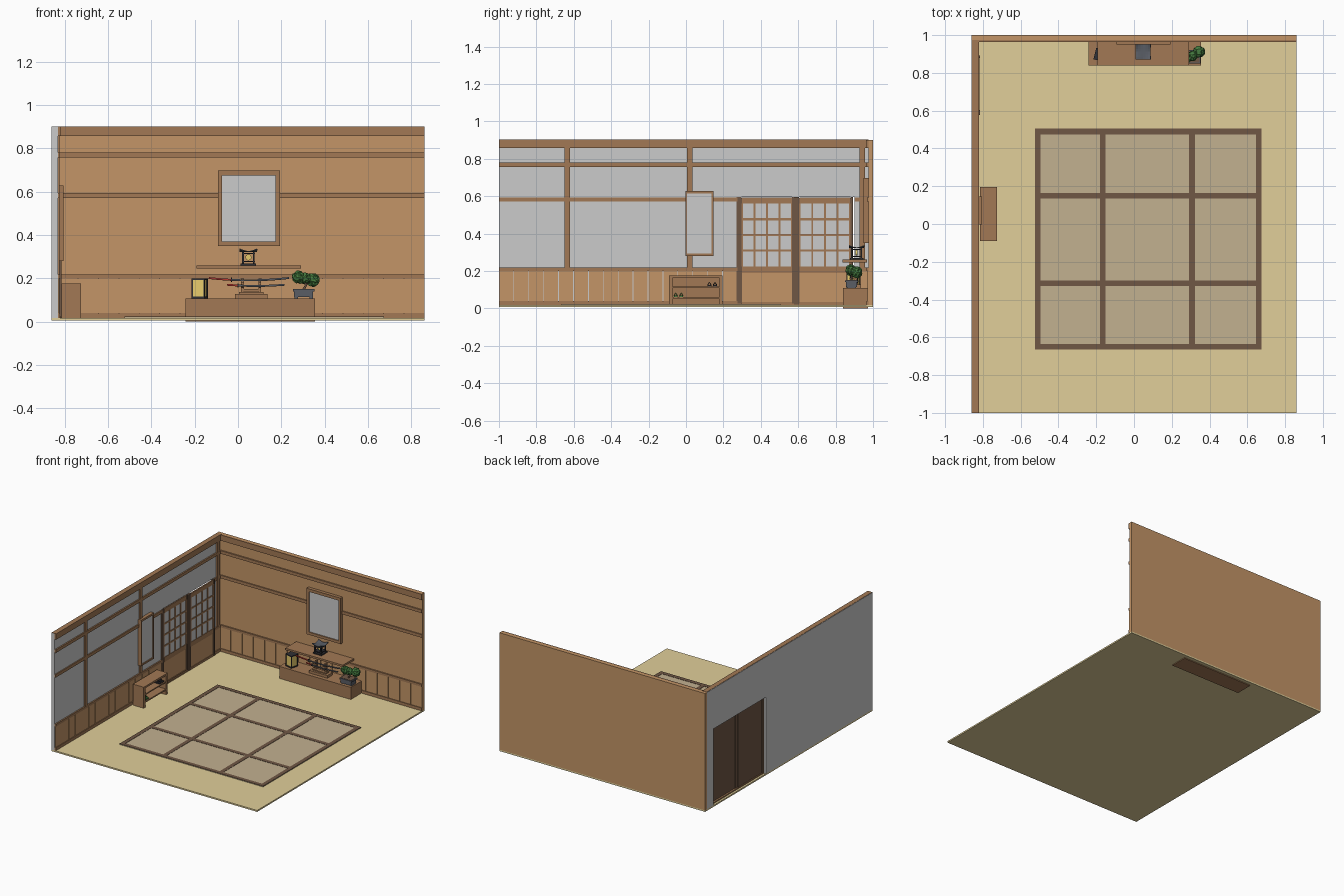
import bpy, bmesh, math, random
from mathutils import Vector, Matrix

if "Cube" in bpy.data.objects:
    bpy.data.objects.remove(bpy.data.objects["Cube"])

random.seed(4)


def mat(name, r, g, b):
    m = bpy.data.materials.new(name)
    m.diffuse_color = (r, g, b, 1)
    m.use_nodes = True
    m.node_tree.nodes["Principled BSDF"].inputs["Base Color"].default_value = m.diffuse_color
    return m


WOOD = mat("wood", 0.55, 0.30, 0.135)
BEAM = mat("beam_wood", 0.36, 0.19, 0.09)
DARK = mat("dark_wood", 0.16, 0.095, 0.06)
STRAW = mat("straw", 0.75, 0.62, 0.32)
MAT = mat("mat_weave", 0.54, 0.44, 0.28)
PAPER = mat("paper", 0.95, 0.95, 0.92)
BLACK = mat("black", 0.03, 0.03, 0.035)
YELLOW = mat("yellow", 0.8, 0.6, 0.15)
RED = mat("red", 0.5, 0.04, 0.03)
GREEN = mat("leaf", 0.06, 0.2, 0.05)
SLATE = mat("slate", 0.1, 0.11, 0.13)


def finish(name, bm, m=None):
    me = bpy.data.meshes.new(name)
    bm.to_mesh(me)
    bm.free()
    if m:
        me.materials.append(m)
    o = bpy.data.objects.new(name, me)
    bpy.context.collection.objects.link(o)
    return o


def boxes(name, m, *bounds, at=None):
    """One object of boxes, each given as (x0, x1, y0, y1, z0, z1)."""
    bm = bmesh.new()
    for x0, x1, y0, y1, z0, z1 in bounds:
        t = Matrix.Translation(((x0 + x1) / 2, (y0 + y1) / 2, (z0 + z1) / 2))
        bmesh.ops.create_cube(bm, size=1, matrix=t @ Matrix.Diagonal((x1 - x0, y1 - y0, z1 - z0, 1)))
    if at:
        bm.transform(at)
    return finish(name, bm, m)


def cone(name, m, r0, r1, depth, matrix, n=16):
    bm = bmesh.new()
    bmesh.ops.create_cone(bm, cap_ends=True, segments=n, radius1=r0, radius2=r1, depth=depth, matrix=matrix)
    return finish(name, bm, m)


def tube(name, m, pts, r):
    cu = bpy.data.curves.new(name, "CURVE")
    cu.dimensions = "3D"
    cu.bevel_depth, cu.bevel_resolution, cu.use_fill_caps = r, 1, True
    s = cu.splines.new("POLY")
    s.points.add(len(pts) - 1)
    for p, c in zip(s.points, pts):
        p.co = (*c, 1)
    cu.materials.append(m)
    o = bpy.data.objects.new(name, cu)
    bpy.context.collection.objects.link(o)


# Floor and walls; the left wall has a doorway
boxes("floor", STRAW, (-.86, .86, -1, 1, .006, .017))
boxes("back_wall", WOOD, (-.86, .86, .975, 1, .017, .9))
D0, D1, DT = .275, .9, .595
boxes("left_wall", None, (-.86, -.832, -1, D0, .017, .9), (-.86, -.832, D1, .975, .017, .9),
      (-.86, -.832, D0, D1, DT, .9))
boxes("left_wall_cap", BEAM, (-.857, -.82, -1, .975, .898, .902))

# Horizontal beams on both walls
rails = [(.857, .9, .012), (.757, .78, .01), (.57, .593, .008), (.2, .218, .01), (.018, .04, .01)]
for z0, z1, d in rails:
    boxes("back_beam", BEAM, (-.832, .86, .975 - d, .976, z0, z1))
    runs = [(-1, .975)] if z0 > .7 else [(-1, D0), (D1, .975)]
    boxes("left_beam", BEAM, *[(-.833, -.832 + d, a, b, z0, z1) for a, b in runs])
boxes("left_post", BEAM, *[(-.833, -.823, y, y + .03, .21, .86) for y in (-.65, .005, .928)])

# Wainscot planks with narrow grooves
W, G = .094, .004
n = 18
boxes("back_wainscot", WOOD, *[(-.832 + i * W + G / 2, -.832 + (i + 1) * W - G / 2, .97, .976, .03, .21)
                               for i in range(n)])
n, W = 16, (D0 + 1) / 16
boxes("left_wainscot", WOOD, *[(-.833, -.827, -1 + i * W + G / 2, -1 + (i + 1) * W - G / 2, .03, .21)
                               for i in range(n)], (-.833, -.827, D1, .97, .03, .21))

# Sliding doors: dark slab, outer frame, paper panes, lattice, lower board
boxes("door_sill", BEAM, (-.845, -.82, D0, D1, .012, .026))
for y0, y1, x in ((.27, .582, -.832), (.578, .893, -.824)):
    boxes("door_frame", DARK, (x - .008, x, y0, y1, .02, .59), (x - .012, x + .008, y0, y0 + .026, .02, .595),
          (x - .012, x + .008, y1 - .014, y1, .02, .595))
    a, b, z0, z1 = y0 + .03, y1 - .016, .225, .56
    boxes("door_paper", PAPER, (x, x + .002, a, b, z0, z1))
    boxes("door_board", WOOD, (x, x + .002, a, b, .03, .19))
    dy, dz, f = (b - a) / 4, (z1 - z0) / 4, x + .006
    boxes("door_lattice", BEAM,
          *[(x, f, a + i * dy - .005, a + i * dy + .005, z0, z1) for i in range(5)],
          *[(x, f - .001, a, b, z0 + i * dz - .006, z0 + i * dz + .006) for i in range(1, 4)],
          (x, f, a, b, z1, .593), (x, f, a, b, .19, z0), (x, f, a, b, .02, .034))

# Floor mats: a dark 3 x 3 border grid around woven panels
X0, X1, Y0, Y1 = -.525, .675, -.665, .505
boxes("mat_panels", MAT, (X0, X1, Y0, Y1, .016, .021))
boxes("mat_borders", DARK,
      *[(x, x + .03, Y0, Y1, .016, .023) for x in (X0, -.181, .292, X1 - .03)],
      *[(X0, X1, y, y + .03, .016, .023) for y in (Y0, -.329, .135, Y1 - .03)])

# Picture on the back wall and mirror on the left wall
boxes("back_picture", None, (-.075, .175, .958, .975, .37, .675))
boxes("back_picture_frame", BEAM, (-.093, -.073, .95, .975, .35, .697), (.173, .193, .95, .975, .35, .697),
      (-.073, .173, .95, .975, .35, .37), (-.073, .173, .95, .975, .675, .697))
boxes("left_mirror", None, (-.832, -.812, .005, .137, .29, .62))
boxes("left_mirror_frame", BEAM, (-.832, -.806, -.003, .006, .28, .628), (-.832, -.806, .136, .146, .28, .628),
      (-.832, -.806, .006, .136, .28, .292), (-.832, -.806, .006, .136, .613, .628))

# Shoe rack, open towards the room, with sandals
boxes("shoe_rack", BEAM, (-.815, -.725, -.09, -.072, .017, .176), (-.815, -.725, .178, .196, .017, .176),
      (-.815, -.725, -.072, .178, .162, .176), (-.815, -.727, -.072, .178, .108, .117),
      (-.815, -.727, -.072, .178, .05, .06), (-.815, -.81, -.072, .178, .017, .162))
for m, y, z in ((BLACK, .125, .117), (BLACK, .155, .117), (GREEN, -.055, .06), (GREEN, -.025, .06)):
    boxes("sandal_sole", m, (-.79, -.735, y - .01, y + .01, z, z + .008))
    tube("sandal_strap", m, [(-.75, y - .009, z + .008), (-.757, y, z + .022), (-.75, y + .009, z + .008)], .003)

# Low cabinet and wall shelf
boxes("cabinet", BEAM, (-.242, .355, .84, .972, 0, .108))
boxes("wall_shelf", BEAM, (-.192, .29, .838, .968, .246, .26))

# Small shrine on the shelf: base, posts, flared roof, gold disc
cx, cy = .048, .912
boxes("shrine_base", BLACK, (cx - .036, cx + .036, cy - .036, cy + .036, .26, .268))
boxes("shrine_posts", BLACK, *[(cx + sx * .025 - .004, cx + sx * .025 + .004, cy + sy * .025 - .004,
                                cy + sy * .025 + .004, .266, .325) for sx in (-1, 1) for sy in (-1, 1)],
      (cx - .03, cx + .03, cy - .03, cy + .03, .275, .281), (cx - .03, cx + .03, cy - .03, cy + .03, .312, .318))
bm = bmesh.new()
bmesh.ops.create_grid(bm, x_segments=6, y_segments=6, size=.04)
for v in bm.verts:
    v.co.z = .326 + .012 * (abs(v.co.x * v.co.y) / .0016) ** 1.5
    v.co += Vector((cx, cy, 0))
roof = finish("shrine_roof", bm, SLATE)
roof.modifiers.new("thickness", "SOLIDIFY").thickness = .004
cone("shrine_disc", YELLOW, .014, .014, .012, Matrix.Translation((cx, cy, .297)) @ Matrix.Rotation(math.pi / 2, 4, "X"))

# Sword stand with two curved swords
boxes("stand_base", BEAM, (-.015, .137, .87, .935, .108, .128), (.005, .117, .885, .92, .128, .136))
boxes("stand_uprights", BEAM, *[(x, x + .012, .9, .915, .13, .2) for x in (.015, .095)],
      *[(x, x + .012, .875, .915, z, z + .006) for x in (.015, .095) for z in (.155, .181)],
      (.015, .107, .903, .912, .14, .152))


def sword(name, x0, xh, x1, z):
    path = lambda a, b: [(a + (b - a) * i / 8, .885,
                          z + .9 * ((a + (b - a) * i / 8) - (x0 + x1) / 2) ** 2 * .35) for i in range(9)]
    tube(name + "_scabbard", SLATE, path(xh, x1), .005)
    tube(name + "_grip", RED, path(x0, xh), .005)
    cone(name + "_guard", BLACK, .01, .01, .004,
         Matrix.Translation(path(xh, x1)[0]) @ Matrix.Rotation(math.pi / 2, 4, "Y"))


sword("long_sword", -.135, -.03, .235, .191)
sword("short_sword", -.05, .0, .215, .165)

# Paper lantern, turned a little
T = Matrix.Translation((-.177, .895, .108)) @ Matrix.Rotation(math.radians(-14), 4, "Z")
h = .031
boxes("lantern_paper", YELLOW, (-.027, .027, -.027, .027, .006, .086), at=T)
boxes("lantern_frame", BLACK, *[(sx * .028 - .003, sx * .028 + .003, sy * .028 - .003, sy * .028 + .003, 0, .092)
                                for sx in (-1, 1) for sy in (-1, 1)],
      (-h, h, -h, h, 0, .008), (-h, h, -h, h, .085, .092), at=T)

# Bonsai: tray pot, bent trunk, leafy clumps
px, py = .303, .885
boxes("pot", SLATE, (px - .044, px + .044, py - .03, py + .03, .113, .142),
      (px - .05, px + .05, py - .036, py + .036, .14, .15),
      *[(px + s * .035 - .008, px + s * .035 + .008, py - .025, py + .025, .108, .114) for s in (-1, 1)])
boxes("soil", DARK, (px - .044, px + .044, py - .03, py + .03, .148, .152))
tube("trunk", DARK, [(px, py, .15), (px + .012, py + .004, .17), (px - .005, py, .19), (px - .02, py, .205)], .006)
tube("branch", DARK, [(px + .01, py + .003, .17), (px + .03, py + .018, .185), (.343, .915, .19)], .004)
for x, y, z, r in ((.28, .883, .205, .03), (.31, .89, .2, .026), (.345, .912, .193, .031)):
    bm = bmesh.new()
    bmesh.ops.create_icosphere(bm, subdivisions=3, radius=r)
    for v in bm.verts:
        v.co *= random.uniform(.85, 1.1)
        v.co += Vector((x, y, z))
    finish("foliage", bm, GREEN)
